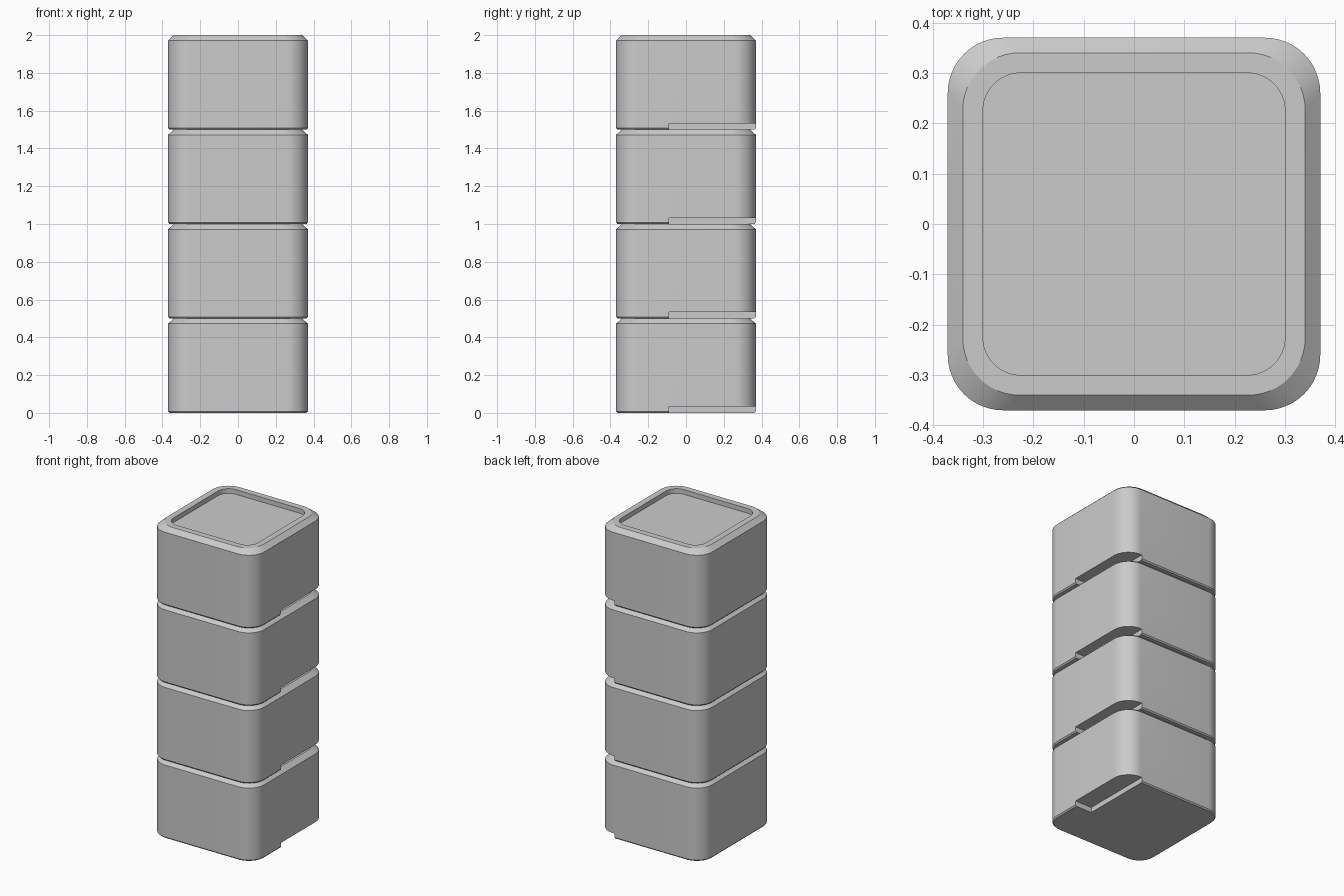
import bpy, bmesh, math

default = bpy.data.objects.get("Cube")
if default:
    bpy.data.objects.remove(default, do_unlink=True)

# Single plain grey
grey = bpy.data.materials.new("light_grey")
grey.use_nodes = True
colour = (0.6, 0.6, 0.6, 1)
grey.diffuse_color = colour
grey.node_tree.nodes["Principled BSDF"].inputs["Base Color"].default_value = colour

PITCH = 0.5
SEGMENTS = 12


def rounded_square(bm, half, radius, z):
    """Ring of vertices around a square with rounded corners."""
    ring = []
    c = half - radius
    for i, (sx, sy) in enumerate(((1, 1), (-1, 1), (-1, -1), (1, -1))):
        for s in range(SEGMENTS + 1):
            a = math.pi / 2 * (i + s / SEGMENTS)
            ring.append(bm.verts.new((sx * c + radius * math.cos(a),
                                      sy * c + radius * math.sin(a), z)))
    return ring


def make_box(name):
    # half width, corner radius, height: base edge, walls, top chamfer, rim, recess
    levels = [(0.363, 0.103, 0), (0.37, 0.11, 0.008), (0.37, 0.11, 0.472),
              (0.34, 0.113, PITCH), (0.30, 0.075, PITCH), (0.30, 0.075, 0.47)]
    bm = bmesh.new()
    rings = [rounded_square(bm, *level) for level in levels]
    for low, high in zip(rings, rings[1:]):
        for i in range(len(low)):
            j = (i + 1) % len(low)
            bm.faces.new((low[i], low[j], high[j], high[i]))
    bm.faces.new(rings[0][::-1])
    bm.faces.new(rings[-1])
    bmesh.ops.recalc_face_normals(bm, faces=bm.faces)
    mesh = bpy.data.meshes.new(name)
    bm.to_mesh(mesh)
    bm.free()
    mesh.materials.append(grey)
    obj = bpy.data.objects.new(name, mesh)
    bpy.context.collection.objects.link(obj)
    return obj


box = make_box("stacking_box_1")

# Pull notch under the back corner of the +x side
x0, x1, y0, y1, z0, z1 = 0.25, 0.5, -0.09, 0.5, -0.1, 0.033
bpy.ops.mesh.primitive_cube_add(size=1, location=((x0 + x1) / 2, (y0 + y1) / 2, (z0 + z1) / 2))
cutter = bpy.context.object
cutter.name = "notch_cutter"
cutter.scale = (x1 - x0, y1 - y0, z1 - z0)
cutter.hide_render = True
cutter.data.materials.append(grey)

bpy.ops.object.select_all(action="DESELECT")
bpy.context.view_layer.objects.active = box
box.select_set(True)
cut = box.modifiers.new("notch", "BOOLEAN")
cut.operation = "DIFFERENCE"
cut.solver = "EXACT"
cut.object = cutter
bpy.ops.object.modifier_apply(modifier=cut.name)
bpy.data.objects.remove(cutter, do_unlink=True)
bpy.ops.object.shade_smooth_by_angle(angle=math.radians(25))

# Stack the remaining boxes
for level in range(1, 4):
    copy = box.copy()
    copy.name = f"stacking_box_{level + 1}"
    copy.location.z = level * PITCH
    bpy.context.collection.objects.link(copy)
